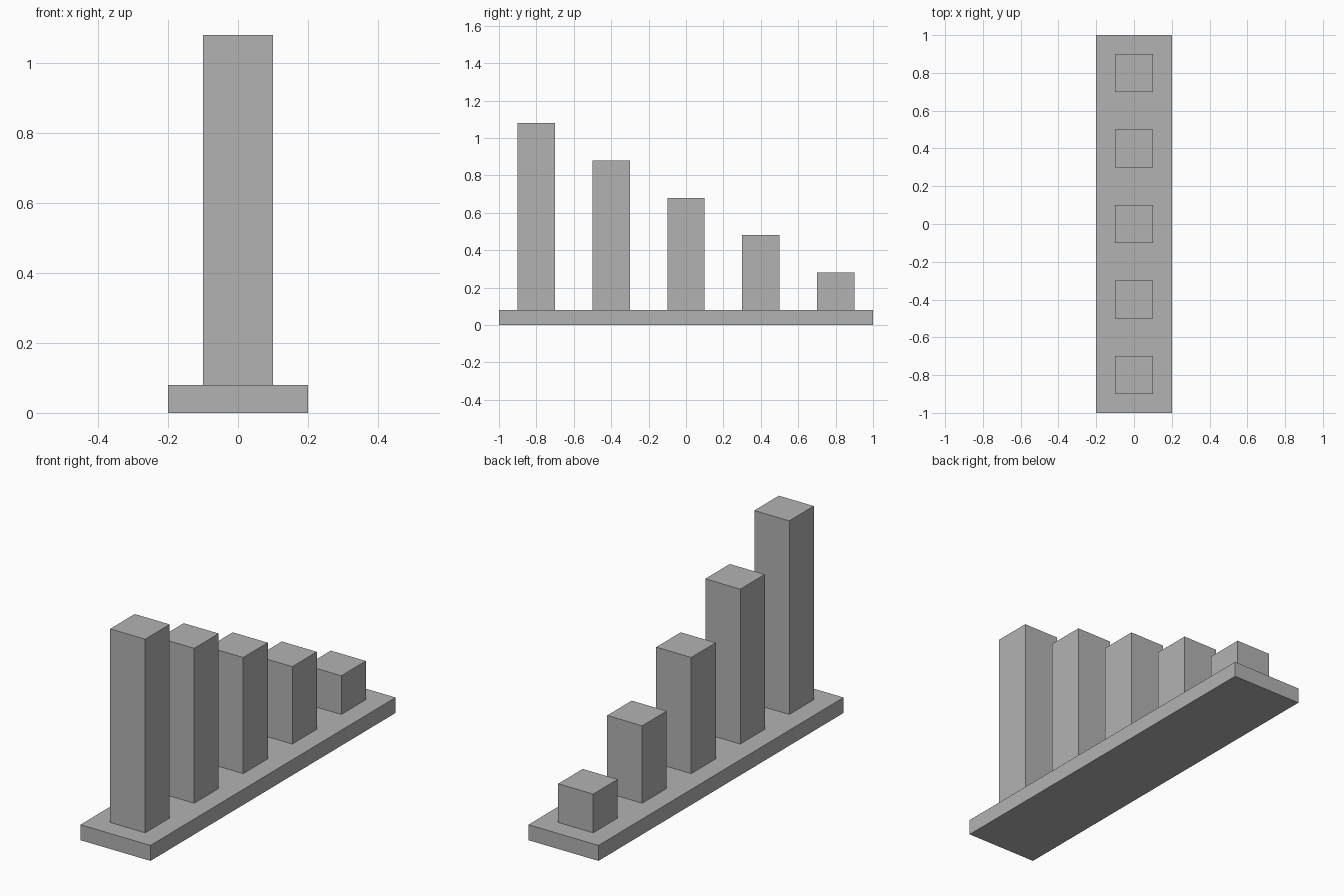
import bpy

cube = bpy.data.objects.get("Cube")
if cube:
    bpy.data.objects.remove(cube, do_unlink=True)

# Single grey material
grey = bpy.data.materials.new("plain_grey")
grey.use_nodes = True
colour = (0.45, 0.45, 0.45, 1)
grey.diffuse_color = colour
grey.node_tree.nodes["Principled BSDF"].inputs["Base Color"].default_value = colour


def box(name, size, y, base):
    """Add a box of the given size standing on height base."""
    bpy.ops.mesh.primitive_cube_add(size=1, location=(0, y, base + size[2] / 2))
    obj = bpy.context.object
    obj.name = name
    obj.scale = size
    bpy.ops.object.transform_apply(location=False, rotation=False, scale=True)
    obj.data.materials.append(grey)
    return obj


# Base plate
BASE_HEIGHT = 0.08
box("base_plate", (0.4, 2, BASE_HEIGHT), 0, 0)

# Row of square pillars, tallest at the front
for i in range(5):
    box(f"pillar_{i + 1}", (0.2, 0.2, 1 - 0.2 * i), -0.8 + 0.4 * i, BASE_HEIGHT)
